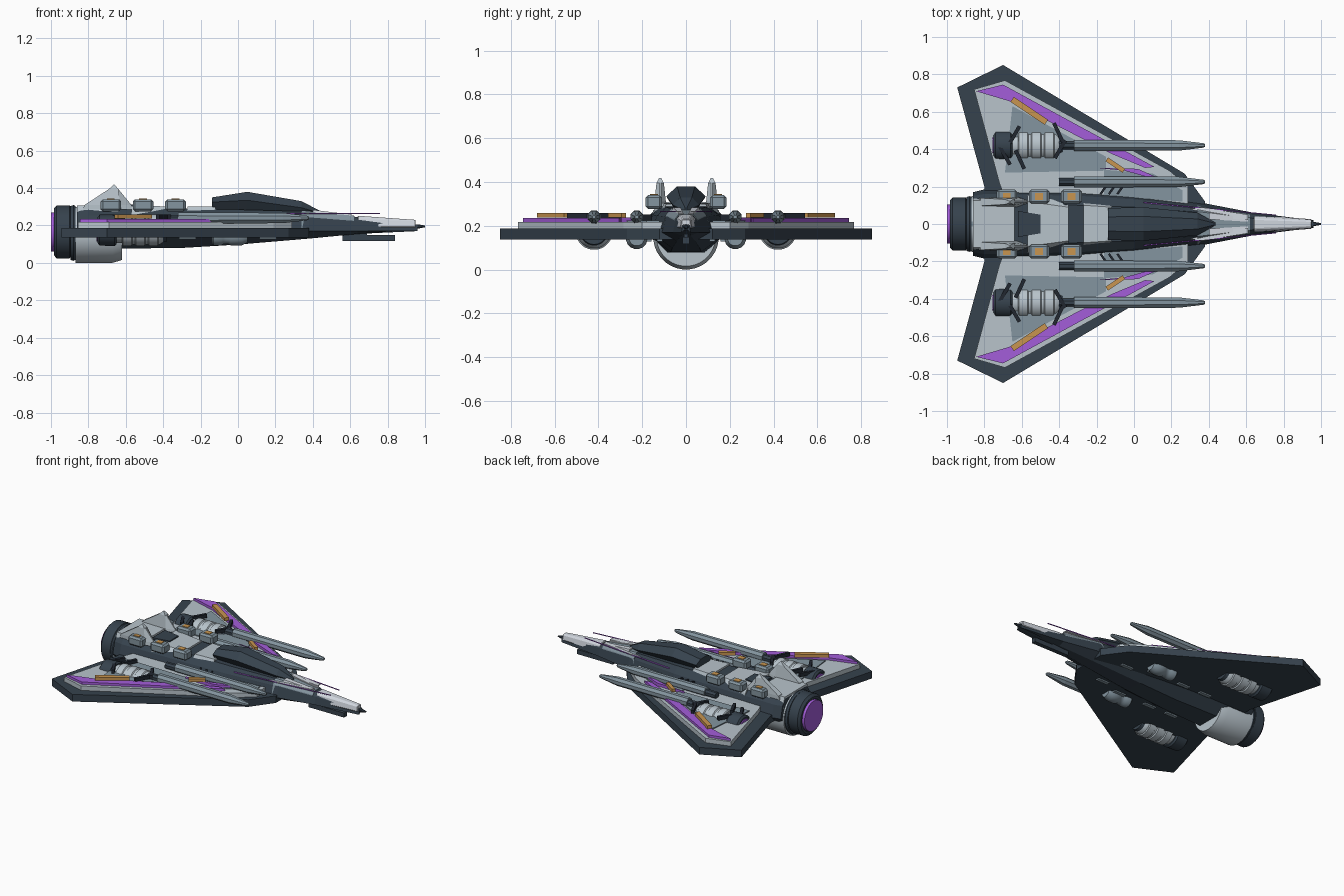
import bpy, bmesh, math
from mathutils import Matrix, Vector

if "Cube" in bpy.data.objects:
    bpy.data.objects.remove(bpy.data.objects["Cube"])


def material(name, r, g, b):
    m = bpy.data.materials.new(name)
    m.diffuse_color = (r, g, b, 1)
    m.use_nodes = True
    m.node_tree.nodes["Principled BSDF"].inputs["Base Color"].default_value = m.diffuse_color
    return m


DARK = material("dark_slate", .037, .055, .075)
BLACK = material("near_black", .015, .02, .03)
LIGHT = material("light_grey", .48, .55, .60)
WHITE = material("pale_grey", .65, .69, .75)
MID = material("blue_grey", .23, .30, .35)
PURPLE = material("purple", .37, .11, .70)
ORANGE = material("orange", .58, .30, .08)


def finish(name, bm, mat, mirror=False, bevel=0, smooth=False):
    bmesh.ops.recalc_face_normals(bm, faces=bm.faces)
    me = bpy.data.meshes.new(name)
    bm.to_mesh(me)
    bm.free()
    me.materials.append(mat)
    ob = bpy.data.objects.new(name, me)
    bpy.context.collection.objects.link(ob)
    if smooth:
        me.polygons.foreach_set("use_smooth", [True] * len(me.polygons))
        me.set_sharp_from_angle(angle=math.radians(35))
    if bevel:
        b = ob.modifiers.new("bevel", 'BEVEL')
        b.width, b.segments, b.limit_method = bevel, 1, 'ANGLE'
    if mirror:
        m = ob.modifiers.new("mirror", 'MIRROR')
        m.use_axis = (False, True, False)
    return ob


def loft(name, rings, mat, **kw):
    """Skin a list of equal-sized point rings and cap both ends."""
    bm = bmesh.new()
    vr = [[bm.verts.new(p) for p in ring] for ring in rings]
    n = len(vr[0])
    for a, b in zip(vr, vr[1:]):
        for i in range(n):
            j = (i + 1) % n
            bm.faces.new((a[i], a[j], b[j], b[i]))
    bm.faces.new(vr[0])
    bm.faces.new(vr[-1])
    return finish(name, bm, mat, **kw)


def plate(name, pts, z0, z1, mat, **kw):
    return loft(name, [[(x, y, z) for x, y in pts] for z in (z0, z1)], mat, **kw)


def lathe(name, profile, y, z, mat, n=32, **kw):
    """Turn an (x, radius) profile about an axis parallel to x."""
    ang = [2 * math.pi * (i + .5) / n for i in range(n)]
    rings = [[(x, y + r * math.cos(a), z + r * math.sin(a)) for a in ang] for x, r in profile]
    return loft(name, rings, mat, smooth=n > 12, **kw)


def box(name, c, s, mat, yaw=0, pitch=0, **kw):
    bm = bmesh.new()
    mx = (Matrix.Translation(Vector(c)) @ Matrix.Rotation(math.radians(yaw), 4, 'Z')
          @ Matrix.Rotation(math.radians(pitch), 4, 'Y') @ Matrix.Diagonal((*s, 1)))
    bmesh.ops.create_cube(bm, size=1, matrix=mx)
    return finish(name, bm, mat, **kw)


def hull_ring(x, w, zb, zt, tw, zm=.19):
    """Eight-sided fuselage section."""
    zs = zm + (zt - zm) * .6
    ws = tw + (w - tw) * .6
    half = [(tw * .7, zb), (w, zm - .02), (ws, zs), (tw, zt)]
    return [(x, y, z) for y, z in half] + [(x, -y, z) for y, z in reversed(half)]


# Fuselage
loft("fuselage", [hull_ring(-.86, .17, .075, .295, .12), hull_ring(-.80, .185, .075, .295, .125),
                  hull_ring(-.30, .185, .08, .29, .10), hull_ring(0, .16, .098, .285, .09),
                  hull_ring(.38, .11, .13, .275, .06), hull_ring(.64, .06, .155, .245, .03),
                  hull_ring(.96, .02, .18, .205, .012)], DARK)
# Pale armour bands over the fuselage
loft("rear_armour", [hull_ring(-.86, .15, .17, .308, .125), hull_ring(-.64, .16, .17, .308, .125)], LIGHT)
loft("mid_armour", [hull_ring(-.57, .17, .2, .305, .12, .215), hull_ring(-.35, .14, .2, .302, .09, .215)], LIGHT)
loft("front_armour", [hull_ring(-.27, .13, .2, .302, .10, .215), hull_ring(-.12, .115, .2, .300, .09, .215)], LIGHT)
loft("nose_armour", [hull_ring(.34, .112, .19, .281, .066, .20), hull_ring(.62, .06, .19, .252, .034, .20)], MID)
plate("spine_panel", [(-.62, 0), (-.62, .07), (-.5, .05), (-.5, 0)], .30, .312, DARK, mirror=True)

# Nose cone, probe and chin gun
loft("nose_cone", [hull_ring(.64, .05, .185, .252, .026, .21), hull_ring(.95, .026, .19, .23, .015, .21)], WHITE, bevel=.004)
lathe("nose_probe", [(.93, .013), (.97, .011), (1.0, .005)], 0, .195, DARK, n=8)
box("chin_gun", (.70, 0, .132), (.28, .03, .032), DARK)
box("chin_mount", (.64, 0, .155), (.10, .02, .04), DARK)
plate("nose_panel", [(.30, .082), (.37, .088), (.61, .05), (.61, .02), (.43, .035)], .262, .268, WHITE, mirror=True).location.z = 0
# Sloped white inlay follows the falling nose
loft("nose_inlay", [[(.40, y, z) for y, z in ((.025, .27), (.064, .27), (.06, .284), (.025, .284))],
                    [(.61, y, z) for y, z in ((.012, .245), (.035, .245), (.033, .258), (.012, .258))]],
     WHITE, mirror=True)
plate("nose_light_line", [(.05, .112), (.05, .118), (.76, .05), (.76, .045)], .262, .267, PURPLE, mirror=True)

# Canopy
canopy = []
for x, w, zb, zs, zt in ((-.14, .085, .28, .325, .35), (.05, .09, .28, .335, .38),
                         (.34, .06, .265, .295, .33), (.435, .008, .26, .268, .28)):
    half = [(w * .6, zb), (w, zs), (w * .45, zt)]
    canopy.append([(x, y, z) for y, z in half] + [(x, -y, z) for y, z in reversed(half)])
loft("canopy", canopy, DARK)

# Wings and their layered panels
plate("wing", [(-.80, 0), (-.80, .2), (-.945, .73), (-.70, .85), (.27, .27), (.38, .12), (.38, 0)],
      .137, .187, DARK)
bpy.data.objects["wing"].modifiers.new("mirror", 'MIRROR').use_axis = (False, True, False)
plate("wing_panel", [(-.69, .14), (-.72, .22), (-.855, .72), (-.69, .768), (.19, .285), (.29, .2), (.29, .1)],
      .18, .218, LIGHT, mirror=True)
plate("wing_inset", [(-.65, .63), (-.69, .275), (-.15, .285), (-.15, .36)], .21, .225, MID, mirror=True)
plate("wing_root", [(-.16, .15), (-.16, .29), (.10, .27), (.26, .18), (.26, .12)], .21, .223, MID, mirror=True)
plate("wing_stripe", [(-.845, .71), (-.70, .745), (.11, .305), (.06, .30), (-.12, .375), (-.66, .655)],
      .21, .235, PURPLE, mirror=True)
plate("wing_small_stripe", [(-.20, .30), (-.05, .285), (.20, .215), (.02, .295)], .21, .238, PURPLE, mirror=True)
box("wing_flap", (-.56, .605, .248), (.22, .032, .022), ORANGE, yaw=-34, mirror=True)
box("wing_small_flap", (-.10, .315, .248), (.11, .024, .022), ORANGE, yaw=-34, mirror=True)

# Main engine
lathe("engine_housing", [(-.87, .15), (-.67, .15), (-.62, .135), (-.62, .10)], 0, .15, LIGHT)
lathe("engine_collar", [(-.90, .132), (-.86, .132)], 0, .168, MID)
lathe("engine_ring", [(-.895, .145), (-.88, .15), (-.87, .145)], 0, .16, DARK)
lathe("engine_nozzle", [(-.96, .085), (-.985, .11), (-.985, .125), (-.97, .142), (-.90, .142), (-.89, .13)],
      0, .166, DARK)
lathe("engine_glow", [(-1.0, .075), (-1.0, .105), (-.95, .105)], 0, .166, PURPLE)
lathe("engine_core", [(-1.0, .075), (-.96, .06)], 0, .166, BLACK)
lathe("engine_core_glow", [(-1.0, .055), (-.96, .055)], 0, .166, PURPLE)

# Wing engines
lathe("pod_nozzle", [(-.75, .07), (-.74, .083), (-.66, .085), (-.65, .075)], .42, .175, DARK, mirror=True)
lathe("pod_glow", [(-.756, .06), (-.74, .06)], .42, .175, PURPLE, mirror=True)
ribs = []
for x in (-.62, -.55, -.48):
    ribs += [(x, .078), (x + .005, .085), (x + .05, .085), (x + .055, .078)]
lathe("pod_body", [(-.66, .068), (-.62, .068)] + ribs + [(-.42, .078), (-.40, .065)], .42, .175, LIGHT, mirror=True)
lathe("pod_intake", [(-.41, .068), (-.38, .06)], .42, .175, DARK, mirror=True)
for i, (x, y, yaw) in enumerate(((-.69, .365, -60), (-.61, .345, -65), (-.64, .475, 60),
                                 (-.405, .49, -65), (-.395, .40, 60))):
    box(f"pod_strut_{i}", (x, y, .245), (.11, .02, .025), BLACK, yaw=yaw, mirror=True)
# Small pods under the wing roots
lathe("belly_pod", [(-.14, .04), (-.13, .05), (-.09, .05), (-.08, .044), (-.05, .044), (-.04, .05),
                    (.02, .05), (.05, .035)], .225, .143, MID, n=16, mirror=True)
for i, x in enumerate((-.45, -.27, -.02, .16)):
    box(f"belly_slot_{i}", (x, .17 - .05 * (x > .1), .134), (.09, .025, .012), MID, mirror=True)

# Gun barrels
for label, y in (("outer", .42), ("inner", .225)):
    lathe(f"{label}_gun", [(-.32, .032), (.24, .03), (.37, .013), (.38, .008)], y, .24, MID, n=8, mirror=True)
    lathe(f"{label}_gun_base", [(-.40, .024), (-.31, .024)], y, .235, DARK, n=8, mirror=True)

# Root vents, shoulder boxes with orange caps
for i in range(3):
    box(f"root_vent_{i}", (-.165 + .045 * i, .18, .232), (.05, .012, .04), BLACK, yaw=55, mirror=True)
    x = -.68 + .173 * i
    box(f"shoulder_box_{i}", (x, .147, .308), (.11, .075, .064), MID, bevel=.012, mirror=True)
    box(f"shoulder_cap_{i}", (x, .147, .327), (.042, .036, .034), ORANGE, mirror=True)

# Tail fins
fin = []
for z, xa, xb, t in ((.285, -.83, -.56, .026), (.31, -.82, -.57, .026), (.395, -.69, -.64, .017), (.418, -.665, -.66, .005)):
    y = .118
    fin.append([(xa, y - t * .8, z), (xa, y + t * .8, z), (xb - .06 * (t > .02), y + t, z),
                (xb, y + .004, z), (xb, y - .004, z), (xb - .06 * (t > .02), y - t, z)])
loft("tail_fin", fin, LIGHT, mirror=True)
